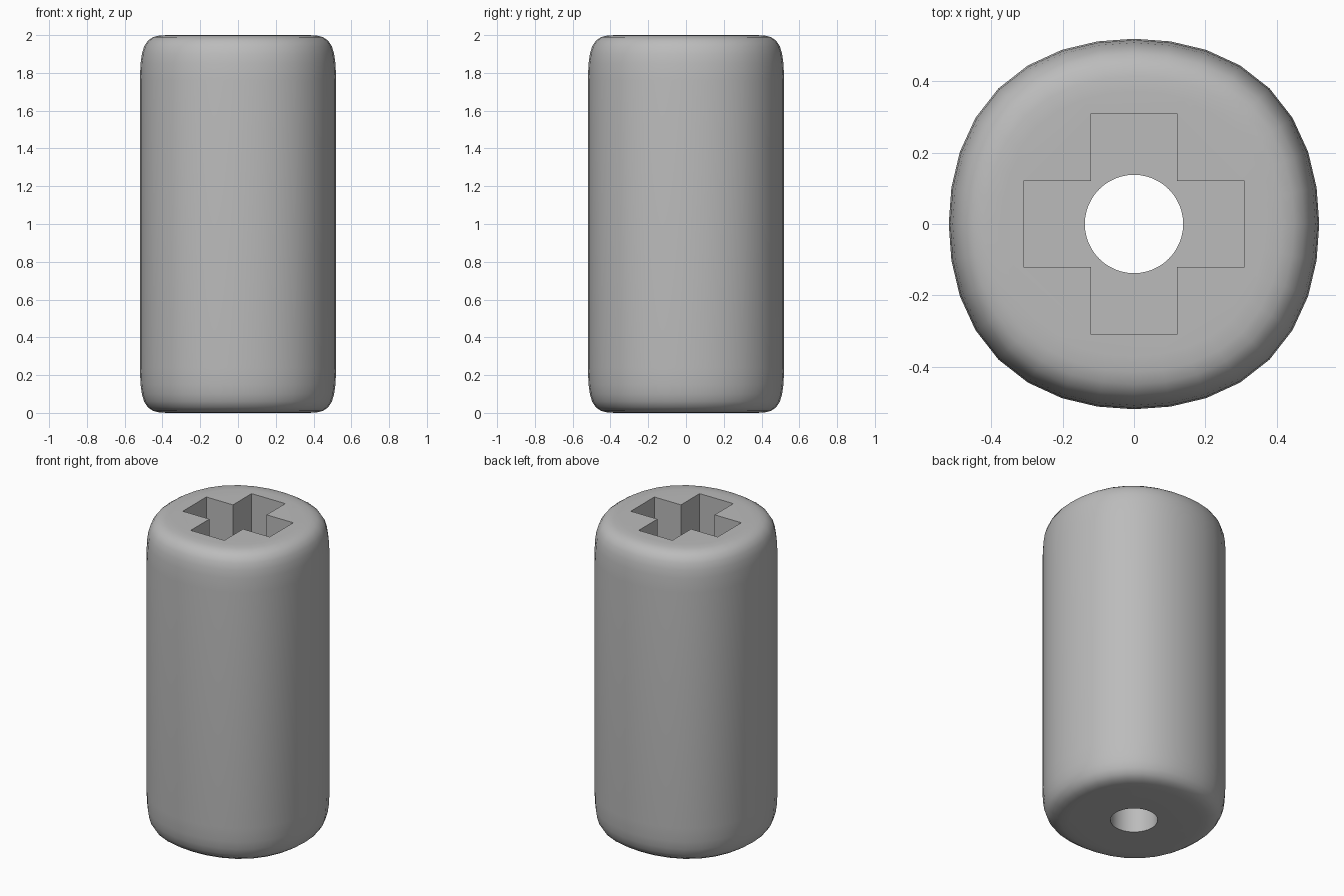
import bpy, bmesh
from math import sin, cos, pi, radians

cube = bpy.data.objects.get("Cube")
if cube:
    bpy.data.objects.remove(cube, do_unlink=True)

HEIGHT = 2.0
SEGMENTS = 32

grey = bpy.data.materials.new("mid grey")
grey.use_nodes = True
colour = (0.5, 0.5, 0.5, 1)
grey.diffuse_color = colour
grey.node_tree.nodes["Principled BSDF"].inputs["Base Color"].default_value = colour


def make_object(name, bm):
    bmesh.ops.recalc_face_normals(bm, faces=bm.faces[:])
    mesh = bpy.data.meshes.new(name)
    bm.to_mesh(mesh)
    bm.free()
    obj = bpy.data.objects.new(name, mesh)
    mesh.materials.append(grey)
    bpy.context.collection.objects.link(obj)
    return obj


def stack(name, rings):
    """Join closed rings of points into a capped solid."""
    bm = bmesh.new()
    loops = [[bm.verts.new(p) for p in ring] for ring in rings]
    for low, high in zip(loops, loops[1:]):
        n = len(low)
        for i in range(n):
            j = (i + 1) % n
            bm.faces.new((low[i], low[j], high[j], high[i]))
    bm.faces.new(loops[0][::-1])
    bm.faces.new(loops[-1])
    return make_object(name, bm)


def body_ring(radius, z):
    """A circle swelling slightly on its diagonals."""
    points = []
    for i in range(SEGMENTS):
        a = 2 * pi * i / SEGMENTS
        r = radius * (1 + 0.035 * sin(2 * a) ** 2)
        points.append((r * cos(a), r * sin(a), z))
    return points


# Rounded barrel: edge profile as (radius, distance from the end)
edge = [(0.37, 0), (0.415, 0.002), (0.45, 0.011), (0.478, 0.03), (0.497, 0.06),
        (0.509, 0.1), (0.516, 0.15), (0.52, 0.24)]
rings = [body_ring(r, d) for r, d in edge]
rings += [body_ring(r, HEIGHT - d) for r, d in reversed(edge)]
body = stack("sleeve_body", rings)

# Cross-shaped socket sunk from the top
w, l = 0.12, 0.31
quarter = [(l, -w), (l, w), (w, w)]
outline = []
for k in range(4):
    c, s = round(cos(k * pi / 2)), round(sin(k * pi / 2))
    outline += [(x * c - y * s, x * s + y * c) for x, y in quarter]
cross = stack("cross_socket_cutter",
              [[(x, y, z) for x, y in outline] for z in (1.0, HEIGHT + 0.2)])

# Round hole right through
bm = bmesh.new()
bmesh.ops.create_cone(bm, cap_ends=True, segments=48, radius1=0.138,
                      radius2=0.138, depth=HEIGHT + 1)
bmesh.ops.translate(bm, verts=bm.verts[:], vec=(0, 0, HEIGHT / 2))
bore = make_object("round_hole_cutter", bm)

bpy.ops.object.select_all(action="DESELECT")
body.select_set(True)
bpy.context.view_layer.objects.active = body
for cutter in (cross, bore):
    cutter.hide_render = True
    mod = body.modifiers.new(cutter.name, "BOOLEAN")
    mod.operation = "DIFFERENCE"
    mod.solver = "EXACT"
    mod.object = cutter
    bpy.ops.object.modifier_apply(modifier=mod.name)
    bpy.data.objects.remove(cutter, do_unlink=True)

bpy.ops.object.shade_smooth_by_angle(angle=radians(35))
